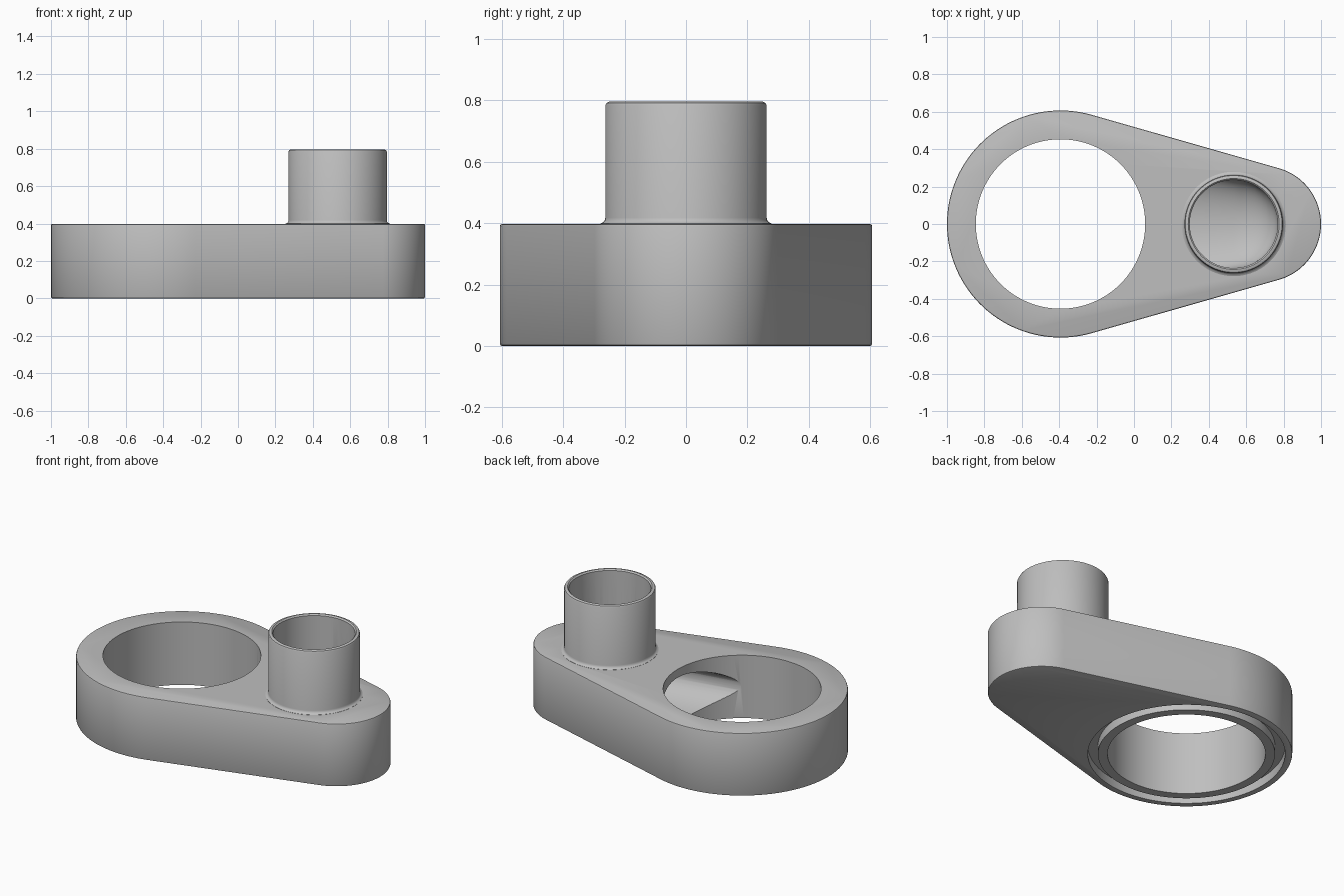
import bpy, bmesh
from math import sin, cos, pi, asin, radians

cube = bpy.data.objects.get("Cube")
if cube:
    bpy.data.objects.remove(cube, do_unlink=True)

BIG_X, BIG_R = -0.393, 0.607      # large rounded end
SMALL_X, SMALL_R = 0.69, 0.31     # small rounded end
PIPE_X = 0.533
TOP, HEIGHT, EDGE = 0.398, 0.796, 0.008

grey = bpy.data.materials.new("plain grey")
grey.diffuse_color = (0.52, 0.52, 0.52, 1)
grey.use_nodes = True
grey.node_tree.nodes["Principled BSDF"].inputs["Base Color"].default_value = (0.52, 0.52, 0.52, 1)


def loft(name, rings, closed=False):
    """Skin a stack of equal-length rings; cap the ends or close the loop."""
    bm = bmesh.new()
    loops = [[bm.verts.new(p) for p in ring] for ring in rings]
    pairs = list(zip(loops, loops[1:]))
    if closed:
        pairs.append((loops[-1], loops[0]))
    for a, b in pairs:
        n = len(a)
        for i in range(n):
            j = (i + 1) % n
            bm.faces.new((a[i], a[j], b[j], b[i]))
    if not closed:
        bm.faces.new(loops[0][::-1])
        bm.faces.new(loops[-1])
    bmesh.ops.recalc_face_normals(bm, faces=bm.faces)
    mesh = bpy.data.meshes.new(name)
    bm.to_mesh(mesh)
    bm.free()
    obj = bpy.data.objects.new(name, mesh)
    bpy.context.collection.objects.link(obj)
    mesh.materials.append(grey)
    return obj


def lathe(name, x, profile, closed=False, n=96):
    rings = [[(x + r * cos(2 * pi * i / n), r * sin(2 * pi * i / n), z) for i in range(n)]
             for r, z in profile]
    return loft(name, rings, closed)


def outline(inset, z):
    """Two arcs joined by their common tangents."""
    tilt = asin((BIG_R - SMALL_R) / (SMALL_X - BIG_X))
    a = pi / 2 - tilt
    points = []
    for x, r, start, sweep, n in ((SMALL_X, SMALL_R, -a, 2 * a, 48),
                                  (BIG_X, BIG_R, a, 2 * pi - 2 * a, 72)):
        for i in range(n + 1):
            t = start + sweep * i / n
            points.append((x + (r - inset) * cos(t), (r - inset) * sin(t), z))
    return points


def combine(target, tool, operation):
    """Apply a boolean and remove the tool."""
    mod = target.modifiers.new(operation, "BOOLEAN")
    mod.operation, mod.object, mod.solver = operation, tool, "EXACT"
    graph = bpy.context.evaluated_depsgraph_get()
    mesh = bpy.data.meshes.new_from_object(target.evaluated_get(graph))
    target.modifiers.clear()
    target.data = mesh
    bpy.data.objects.remove(tool, do_unlink=True)


# Body plate with softened rims
body = loft("adapter_body", [outline(EDGE, 0), outline(EDGE * 0.3, EDGE * 0.3), outline(0, EDGE),
                             outline(0, TOP - EDGE), outline(EDGE * 0.3, TOP - EDGE * 0.3),
                             outline(EDGE, TOP)])

# Upright pipe with a small fillet at its foot and a rounded lip
pipe = lathe("pipe", PIPE_X, [(0.279, 0.3), (0.279, TOP + 0.001), (0.27, TOP + 0.005),
                              (0.265, TOP + 0.011), (0.263, TOP + 0.02),
                              (0.263, HEIGHT - 0.012), (0.259, HEIGHT - 0.004), (0.251, HEIGHT)])
combine(body, pipe, "UNION")

# Large through hole and pipe bore
combine(body, lathe("large_bore", BIG_X, [(0.453, -0.2), (0.453, 0.6)]), "DIFFERENCE")
combine(body, lathe("pipe_bore", PIPE_X, [(0.235, 0.21), (0.235, HEIGHT - 0.008),
                                          (0.243, HEIGHT), (0.243, 1)]), "DIFFERENCE")

# Flattened tunnel joining the pipe to the large hole, with a domed end
sections = [(BIG_X, 0.42, 0.14), (PIPE_X, 0.236, 0.14)]
for k in range(1, 10):
    t = radians(9.5 * k)
    sections.append((PIPE_X + 0.236 * sin(t), 0.236 * cos(t), 0.14 * cos(t)))
tunnel = loft("tunnel", [[(x, w * cos(2 * pi * i / 64), 0.205 + h * sin(2 * pi * i / 64))
                          for i in range(64)] for x, w, h in sections])
combine(body, tunnel, "DIFFERENCE")

# Ring groove in the underside
groove = lathe("ring_groove", BIG_X, [(0.508, -0.1), (0.566, -0.1), (0.566, 0.055), (0.508, 0.055)],
               closed=True)
combine(body, groove, "DIFFERENCE")

# Smooth curved walls, crisp edges
bpy.ops.object.select_all(action="DESELECT")
body.select_set(True)
bpy.context.view_layer.objects.active = body
bpy.ops.object.shade_smooth_by_angle(angle=radians(30))
